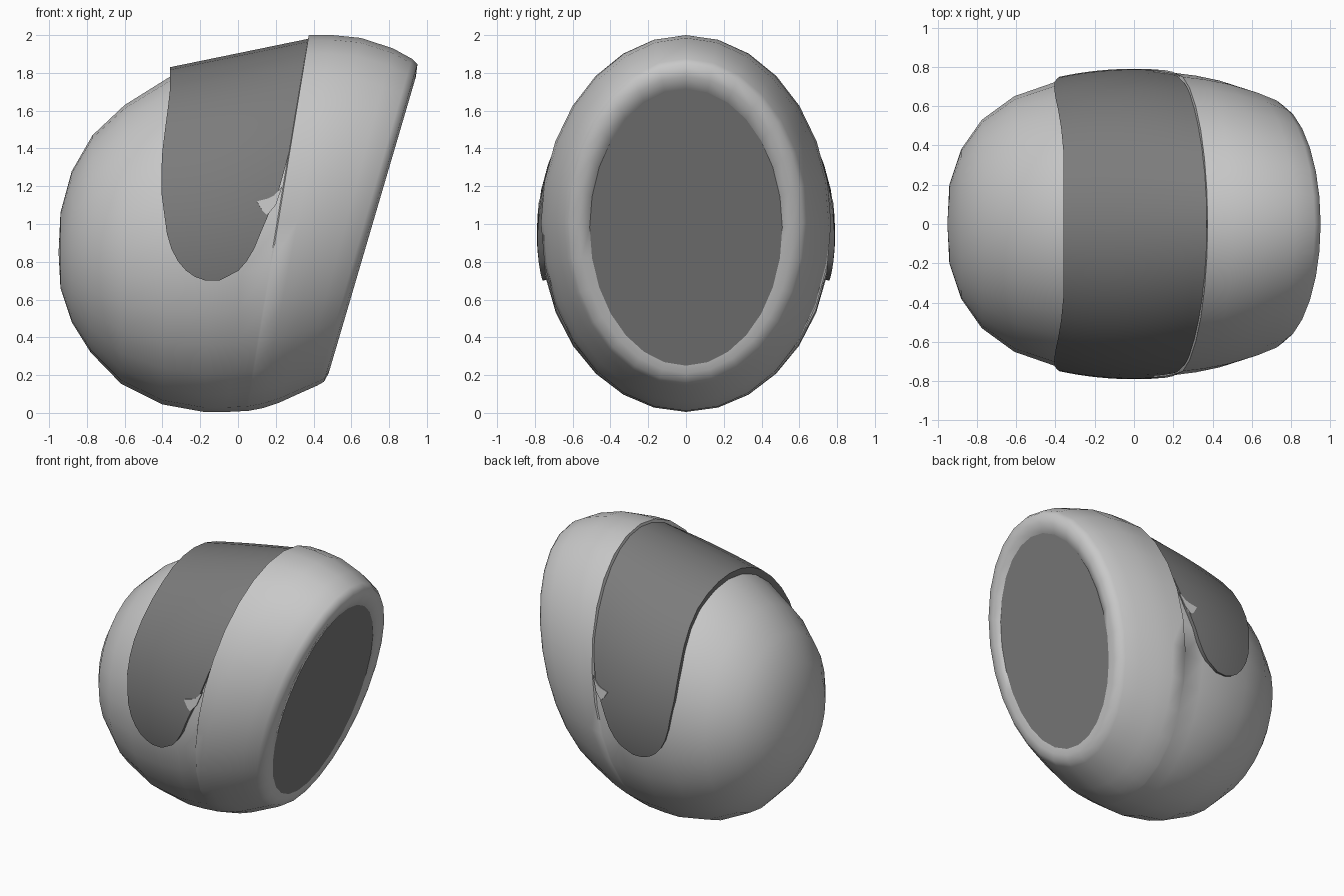
import bpy, bmesh, math

if "Cube" in bpy.data.objects:
    bpy.data.objects.remove(bpy.data.objects["Cube"])

def material(name, v):
    m = bpy.data.materials.new(name)
    m.diffuse_color = (v, v, v, 1)
    m.use_nodes = True
    m.node_tree.nodes["Principled BSDF"].inputs["Base Color"].default_value = m.diffuse_color
    return m

LIGHT = material("light_grey", 0.58)
DARK = material("dark_grey", 0.2)
SEG = 28

def finish(name, bm, mat, angle=60, thickness=0):
    me = bpy.data.meshes.new(name)
    bm.to_mesh(me)
    bm.free()
    ob = bpy.data.objects.new(name, me)
    bpy.context.collection.objects.link(ob)
    me.materials.append(mat)
    bpy.ops.object.select_all(action='DESELECT')
    ob.select_set(True)
    bpy.context.view_layer.objects.active = ob
    if thickness:
        mod = ob.modifiers.new("thickness", 'SOLIDIFY')
        mod.thickness = thickness
        mod.offset = -1
        bpy.ops.object.modifier_apply(modifier=mod.name)
    bpy.ops.object.shade_smooth_by_angle(angle=math.radians(angle))
    return ob

def ring(bm, tx, tz, bx, bz, w):
    """Elliptical slice between a top point and a bottom point."""
    out = []
    for k in range(SEG):
        a = 2 * math.pi * k / SEG
        c = math.cos(a)
        out.append(bm.verts.new(((tx + bx) / 2 + (tx - bx) / 2 * c, w * math.sin(a),
                                 (tz + bz) / 2 + (tz - bz) / 2 * c)))
    return out

def interp(knots, t):
    if t <= knots[0][0]:
        return knots[0][1]
    for (a, x), (b, y) in zip(knots, knots[1:]):
        if t <= b:
            return x + (y - x) * (t - a) / (b - a)
    return knots[-1][1]

# Shell: tilted elliptical slices from the rounded back to the slanted rim
OPENING = (0.905, 1.715, 0.49, 0.25, 0.51)
slices = [
    (-0.94, 1.06, -0.94, 0.66, 0.20), (-0.88, 1.28, -0.88, 0.48, 0.38),
    (-0.77, 1.47, -0.78, 0.32, 0.53), (-0.60, 1.63, -0.62, 0.155, 0.65),
    (-0.36, 1.78, -0.40, 0.045, 0.73), (-0.10, 1.86, -0.18, 0.005, 0.765),
    (0.15, 1.90, -0.06, 0.005, 0.765), (0.36, 1.93, 0.04, 0.01, 0.755),
    (0.375, 2.00, 0.05, 0.01, 0.768), (0.50, 2.00, 0.13, 0.025, 0.755),
    (0.65, 1.985, 0.22, 0.055, 0.73), (0.82, 1.93, 0.33, 0.105, 0.685),
    (0.92, 1.875, 0.42, 0.145, 0.645), (0.95, 1.845, 0.455, 0.165, 0.62),
    (0.942, 1.78, 0.48, 0.21, 0.565), OPENING, (0.84, 1.68, 0.43, 0.28, 0.49),
]
bm = bmesh.new()
rings = [ring(bm, *s) for s in slices]
for r, s in zip(rings, rings[1:]):
    for k in range(SEG):
        n = (k + 1) % SEG
        bm.faces.new((r[k], r[n], s[n], s[k]))
pole = bm.verts.new((-0.95, 0, 0.85))
for k in range(SEG):
    bm.faces.new((pole, rings[0][(k + 1) % SEG], rings[0][k]))
bm.faces.new(rings[-1])
bmesh.ops.recalc_face_normals(bm, faces=bm.faces[:])
finish("shell", bm, LIGHT)

# Flat dark panel closing the opening
bm = bmesh.new()
f = bm.faces.new(ring(bm, *OPENING))
f.normal_update()
if f.normal.x < 0:
    f.normal_flip()
finish("front_panel", bm, DARK)

# Dark band over the top, with rounded ends on both sides
ZC = 0.95
def z_top(x):
    return 1.83 + 0.15 * (x + 0.36) / 0.73

def band_width(x):
    return 0.79 - 0.28 * x * x

LEFT = [(.70, -.17), (.715, -.22), (.77, -.30), (.9, -.37), (1.2, -.41),
        (1.4, -.40), (1.7, -.36), (1.83, -.36)]
RIGHT = [(.70, -.10), (.75, 0), (.83, .07), (1.05, .16), (1.2, .22),
         (1.42, .28), (1.75, .35), (1.9, .38), (1.98, .37)]
half = [0, 10, 20, 30, 40, 50, 60, 68, 76, 84, 90, 95, 99, 102, 104, 105.2]
angles = [-a for a in half[:0:-1]] + half
COLS = 10
bm = bmesh.new()
rows = []
for deg in angles:
    a = math.radians(deg)
    c = math.cos(a)
    zl = ZC + c * (0.88 if c > 0 else 0.95)
    zr = ZC + c * (1.03 if c > 0 else 0.95)
    xl, xr = interp(LEFT, zl), interp(RIGHT, zr)
    row = []
    for j in range(COLS + 1):
        x = xl + (xr - xl) * j / COLS
        rad = z_top(x) - ZC if c > 0 else 0.95
        row.append(bm.verts.new((x, band_width(x) * math.sin(a), ZC + rad * c)))
    rows.append(row)
for r, s in zip(rows, rows[1:]):
    for j in range(COLS):
        bm.faces.new((r[j], r[j + 1], s[j + 1], s[j]))
finish("top_band", bm, DARK, 45, 0.06)

# Small light spur overlapping the band's front edge on each side
SPUR = [(.235, 1.2), (.19, 1.15), (.16, 1.135), (.10, 1.12), (.13, 1.07),
        (.15, 1.05), (.165, 1.06), (.2, 1.1)]
for side, name in ((-1, "spur_front"), (1, "spur_back")):
    bm = bmesh.new()
    vs = []
    for x, z in SPUR:
        c = (z - ZC) / (z_top(x) - ZC)
        vs.append(bm.verts.new((x, side * (band_width(x) * math.sqrt(1 - c * c) + 0.004), z)))
    f = bm.faces.new(vs)
    f.normal_update()
    if f.normal.y * side < 0:
        f.normal_flip()
    finish(name, bm, LIGHT, 45, 0.008)
